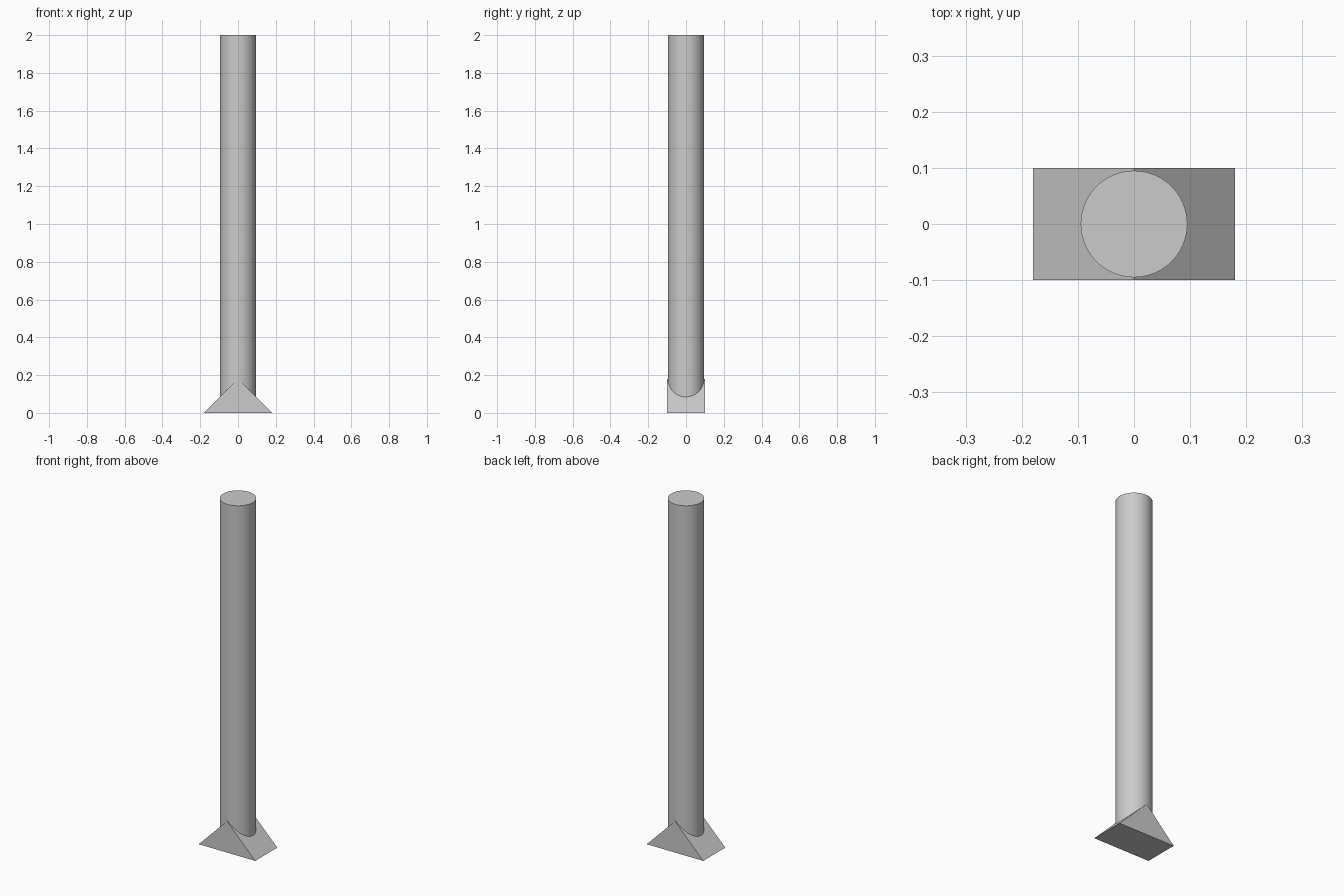
import bpy, bmesh, math

cube = bpy.data.objects.get("Cube")
if cube:
    bpy.data.objects.remove(cube, do_unlink=True)

# Single grey material
grey = bpy.data.materials.new("plain grey")
grey.use_nodes = True
colour = (0.6, 0.6, 0.6, 1)
grey.diffuse_color = colour
grey.node_tree.nodes["Principled BSDF"].inputs["Base Color"].default_value = colour

HALF_WIDTH, HALF_DEPTH, RIDGE = 0.18, 0.1, 0.18
RADIUS, BOTTOM, TOP = 0.095, 0.08, 2.0

# Wedge base: triangular profile extruded from front to back
bm = bmesh.new()
profile = [(-HALF_WIDTH, 0), (HALF_WIDTH, 0), (0, RIDGE)]
front = bm.faces.new([bm.verts.new((x, -HALF_DEPTH, z)) for x, z in profile])
extruded = bmesh.ops.extrude_face_region(bm, geom=[front], use_keep_orig=True)
bmesh.ops.translate(bm, vec=(0, 2 * HALF_DEPTH, 0),
                    verts=[v for v in extruded["geom"] if isinstance(v, bmesh.types.BMVert)])
bmesh.ops.recalc_face_normals(bm, faces=bm.faces)
mesh = bpy.data.meshes.new("wedge_base")
bm.to_mesh(mesh)
bm.free()
mesh.materials.append(grey)
base = bpy.data.objects.new("wedge_base", mesh)
bpy.context.collection.objects.link(base)

# Round post, its lower end buried in the wedge
bpy.ops.mesh.primitive_cylinder_add(vertices=96, radius=RADIUS, depth=TOP - BOTTOM,
                                    location=(0, 0, (TOP + BOTTOM) / 2))
post = bpy.context.object
post.name = "post"
post.data.materials.append(grey)
bpy.ops.object.shade_smooth_by_angle(angle=math.radians(30))
